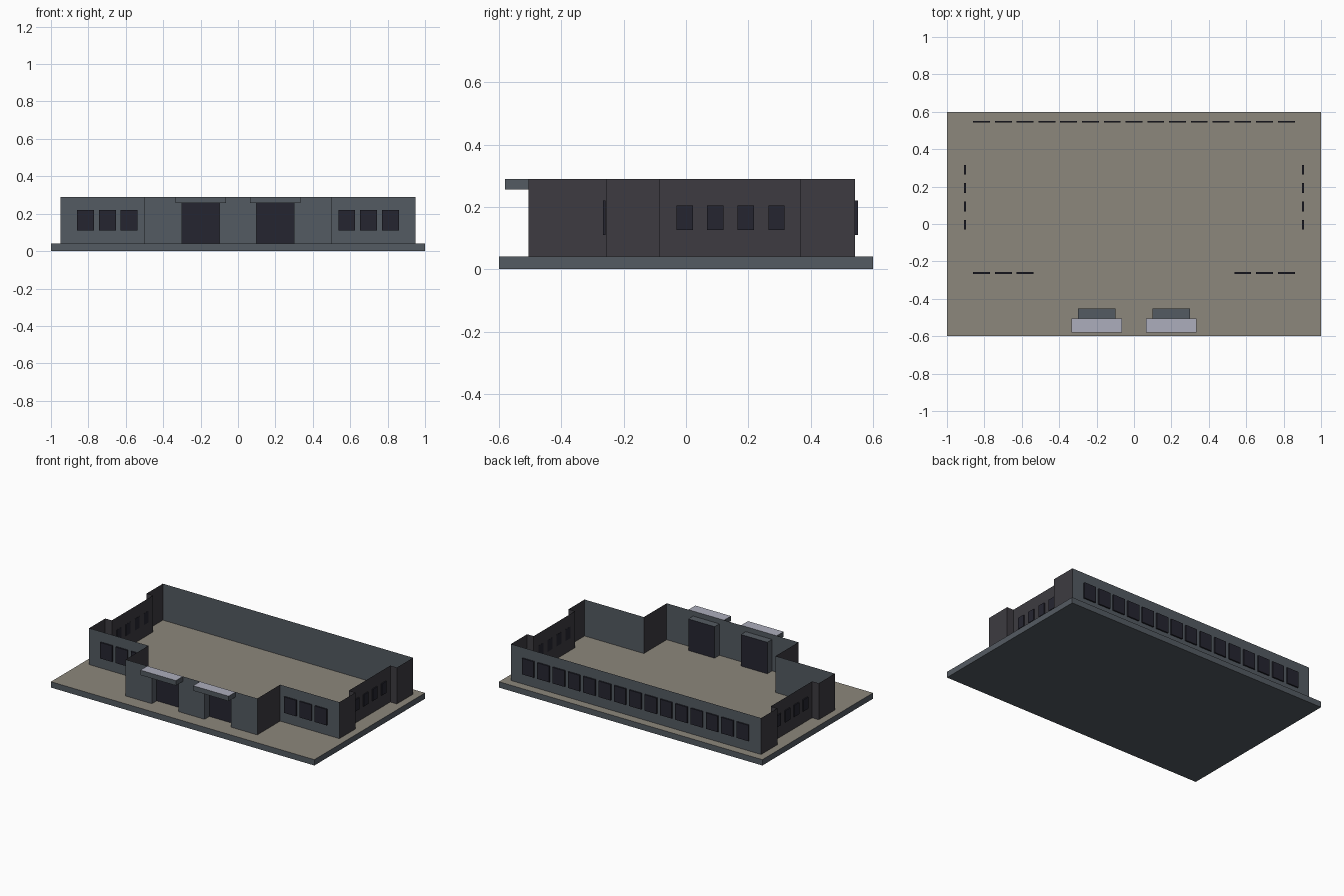
import bpy, bmesh

if "Cube" in bpy.data.objects:
    bpy.data.objects.remove(bpy.data.objects["Cube"])


def material(name, rgb):
    """Flat colour given as sRGB 0-255, stored as linear."""
    m = bpy.data.materials.new(name)
    lin = [((c / 255 + 0.055) / 1.055) ** 2.4 for c in rgb]
    m.diffuse_color = (*lin, 1)
    m.use_nodes = True
    m.node_tree.nodes["Principled BSDF"].inputs["Base Color"].default_value = m.diffuse_color
    return m


GREY = material("wall grey", (84, 91, 98))
DARK = material("dark side wall", (61, 59, 65))
TAUPE = material("floor taupe", (140, 135, 124))
LIGHT = material("canopy top grey", (172, 174, 188))
GLASS = material("dark glass", (37, 37, 48))

FLOOR, TOP, LINTEL = 0.04, 0.29, 0.256
FRONT, WING, BACK = -0.505, -0.257, 0.542
OUT, INSET = 0.95, 0.9


def finish(name, bm, mats):
    me = bpy.data.meshes.new(name)
    bm.to_mesh(me)
    bm.free()
    for m in mats:
        me.materials.append(m)
    ob = bpy.data.objects.new(name, me)
    bpy.context.collection.objects.link(ob)
    return ob


def box(name, lo, hi, mat, top=None):
    """Box between two corners, optionally with its own top colour."""
    bm = bmesh.new()
    bmesh.ops.create_cube(bm, size=1)
    for v in bm.verts:
        v.co = [lo[i] if v.co[i] < 0 else hi[i] for i in range(3)]
    bm.normal_update()
    if top:
        for f in bm.faces:
            f.material_index = int(f.normal.z > 0.5)
    return finish(name, bm, [mat, top] if top else [mat])


def wall(name, path, mat, z0=FLOOR, z1=TOP):
    """Thin sheet wall following a plan path (outside on the right)."""
    bm = bmesh.new()
    low = [bm.verts.new((x, y, z0)) for x, y in path]
    high = [bm.verts.new((x, y, z1)) for x, y in path]
    for i in range(len(path) - 1):
        bm.faces.new((low[i], low[i + 1], high[i + 1], high[i]))
    return finish(name, bm, [mat])


# Ground slab
box("base_slab", (-1, -0.6, 0), (1, 0.6, FLOOR), GREY, TAUPE)

# Back wall and the front entrance wall around its two doorways
wall("back_wall", [(OUT, BACK), (-OUT, BACK)], GREY)
for i, (a, b) in enumerate([(-0.5, -0.3), (-0.1, 0.1), (0.3, 0.5)]):
    wall(f"entrance_wall_{i}", [(a, FRONT), (b, FRONT)], GREY)

for s, side in ((-1, "left"), (1, "right")):
    def path(*pts):
        pts = [(s * x, y) for x, y in pts]
        return pts if s > 0 else pts[::-1]

    # Wing front, entrance block side and stepped side wall
    wall(f"{side}_wing_front", path((0.5, WING), (OUT, WING)), GREY)
    wall(f"{side}_entrance_side", path((0.5, FRONT), (0.5, WING)), DARK)
    wall(f"{side}_side_wall", path((OUT, WING), (OUT, -0.083), (INSET, -0.083),
                                   (INSET, 0.366), (OUT, 0.366), (OUT, BACK)), DARK)

    # Recessed doorway: lintel, jambs, ceiling and door
    a, b = sorted((s * 0.1, s * 0.3))
    wall(f"{side}_door_lintel", [(a, FRONT), (b, FRONT)], GREY, LINTEL, TOP)
    wall(f"{side}_door_jamb_a", [(a, FRONT), (a, -0.453)], GREY, FLOOR, LINTEL)
    wall(f"{side}_door_jamb_b", [(b, -0.453), (b, FRONT)], GREY, FLOOR, LINTEL)
    wall(f"{side}_door", [(a, -0.453), (b, -0.453)], GLASS, FLOOR, LINTEL)
    bm = bmesh.new()
    bm.faces.new([bm.verts.new((x, y, LINTEL)) for x, y in
                  ((a, FRONT), (a, -0.453), (b, -0.453), (b, FRONT))])
    finish(f"{side}_door_ceiling", bm, [GREY])

    # Canopy above the door
    c, d = sorted((s * 0.065, s * 0.335))
    box(f"{side}_canopy", (c, -0.58, LINTEL), (d, FRONT, TOP), GREY, LIGHT)

    # Side windows
    for i in range(4):
        y = -0.03 + i * 0.098
        x0, x1 = sorted((s * 0.899, s * 0.908))
        box(f"{side}_side_window_{i}", (x0, y, 0.125), (x1, y + 0.052, 0.205), GLASS)

# Back window row, with the outer three repeated on the wing fronts
for i in range(15):
    x = -0.86 + i * 0.1164
    box(f"back_window_{i}", (x, BACK + 0.0005, 0.11), (x + 0.09, BACK + 0.01, 0.22), GLASS)
    if i < 3 or i > 11:
        box(f"front_window_{i}", (x, WING - 0.01, 0.11), (x + 0.09, WING - 0.0005, 0.22), GLASS)
